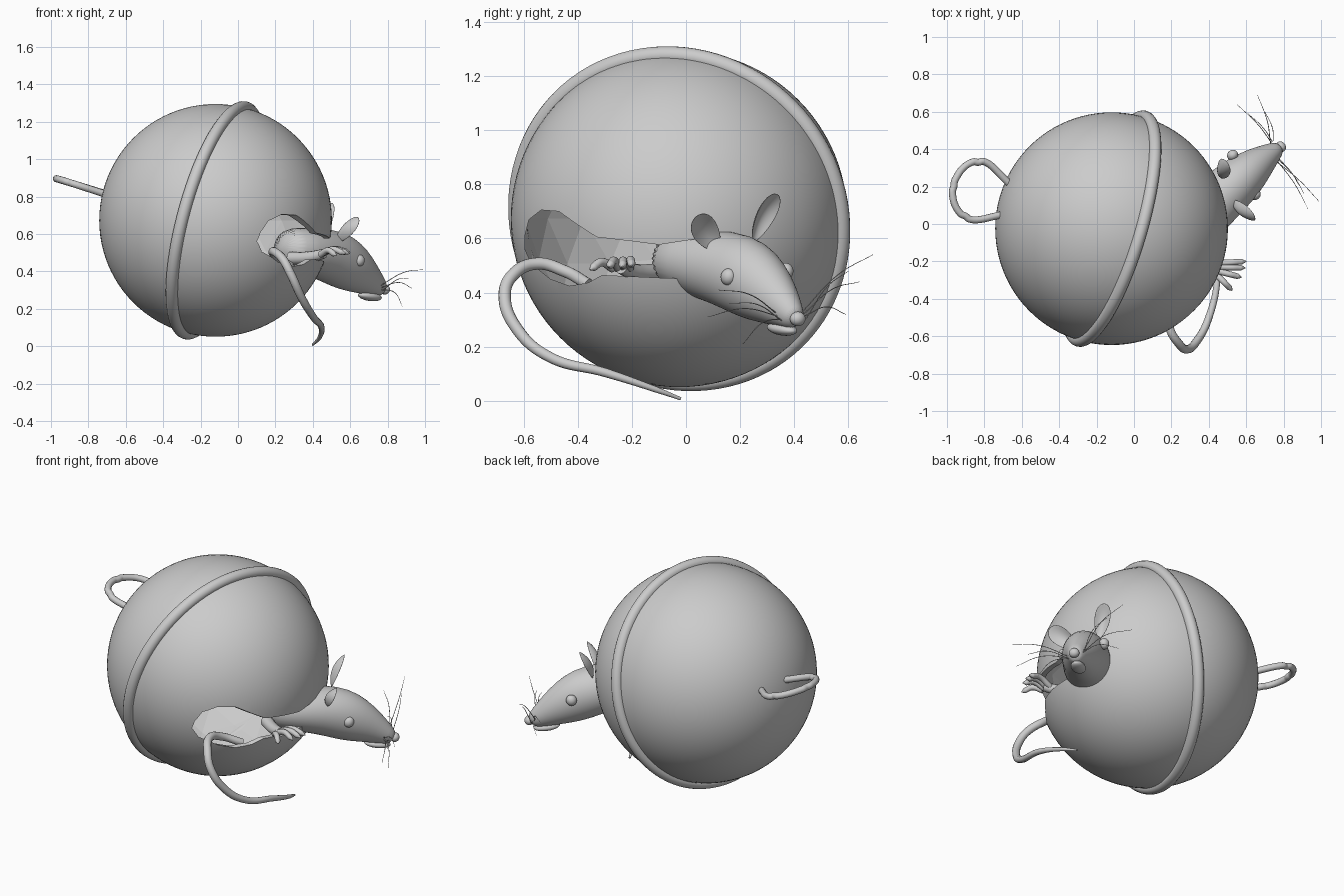
import bpy, bmesh
from math import sin, cos, pi
from mathutils import Vector, Matrix

cube = bpy.data.objects.get("Cube")
if cube:
    bpy.data.objects.remove(cube, do_unlink=True)

grey = bpy.data.materials.new("plain_grey")
grey.use_nodes = True
grey.diffuse_color = (0.6, 0.6, 0.6, 1)
grey.node_tree.nodes["Principled BSDF"].inputs["Base Color"].default_value = (0.6, 0.6, 0.6, 1)

CENTRE = Vector((-0.12, -0.025, 0.673))
FORWARD = Vector((0.74, 0.55, -0.40)).normalized()   # direction the rat faces


def add(name, data):
    ob = bpy.data.objects.new(name, data)
    bpy.context.collection.objects.link(ob)
    data.materials.append(grey)
    return ob


def from_bmesh(name, bm, smooth=True):
    bmesh.ops.recalc_face_normals(bm, faces=bm.faces)
    for f in bm.faces:
        f.smooth = smooth
    mesh = bpy.data.meshes.new(name)
    bm.to_mesh(mesh)
    bm.free()
    return add(name, mesh)


def frame(loc, x, y, z):
    m = Matrix((x, y, z)).transposed().to_4x4()
    m.translation = loc
    return m


def ellipsoid(name, loc, size, forward=FORWARD):
    """Ball scaled along side, up and forward."""
    side = forward.cross(Vector((0, 0, 1))).normalized()
    bm = bmesh.new()
    bmesh.ops.create_uvsphere(bm, u_segments=24, v_segments=16, radius=1)
    bm.transform(frame(loc, side, side.cross(forward), forward) @ Matrix.Diagonal((*size, 1)))
    return from_bmesh(name, bm)


def tube(name, points, radii, sides=4):
    """Round tube through points, radii spread evenly along it."""
    cu = bpy.data.curves.new(name, 'CURVE')
    cu.dimensions = '3D'
    cu.bevel_depth = 1
    cu.bevel_resolution = sides
    cu.resolution_u = 10
    cu.use_fill_caps = True
    sp = cu.splines.new('BEZIER')
    sp.bezier_points.add(len(points) - 1)
    for i, (bp, p) in enumerate(zip(sp.bezier_points, points)):
        t = i / (len(points) - 1) * (len(radii) - 1)
        k = min(int(t), len(radii) - 2)
        bp.co = p
        bp.radius = radii[k] + (radii[k + 1] - radii[k]) * (t - k)
        bp.handle_left_type = bp.handle_right_type = 'AUTO'
    return add(name, cu)


def loft(name, rings, n=32):
    """Skin oval rings (centre, half width, half height) set across their path."""
    bm = bmesh.new()
    loops = []
    for i, (c, w, h) in enumerate(rings):
        a, b = rings[max(i - 1, 0)][0], rings[min(i + 1, len(rings) - 1)][0]
        d = (Vector(b) - Vector(a)).normalized()
        side = d.cross(Vector((0, 0, 1))).normalized()
        up = side.cross(d)
        loops.append([bm.verts.new(Vector(c) + side * w * cos(2 * pi * k / n) + up * h * sin(2 * pi * k / n))
                      for k in range(n)])
    for p, q in zip(loops, loops[1:]):
        for k in range(n):
            bm.faces.new((p[k], p[(k + 1) % n], q[(k + 1) % n], q[k]))
    bm.faces.new(loops[0])
    bm.faces.new(loops[-1])
    ob = from_bmesh(name, bm)
    ob.modifiers.new("Rounding", 'SUBSURF').levels = 1
    ob.modifiers["Rounding"].render_levels = 1
    return ob


# Hollow ball shell with a ragged opening on its left side
bm = bmesh.new()
bmesh.ops.create_uvsphere(bm, u_segments=96, v_segments=48, radius=0.622)
bm.transform(Matrix.Translation(CENTRE))
ball = from_bmesh("ball_shell", bm)

bm = bmesh.new()
bmesh.ops.create_icosphere(bm, subdivisions=3, radius=0.6)
bm.transform(Matrix.Translation(CENTRE))
cavity = from_bmesh("cavity_cutter", bm, smooth=False)

outline = [(-.595, .61), (-.58, .67), (-.535, .705), (-.47, .70), (-.40, .65), (-.33, .605), (-.2, .59),
           (-.1, .577), (.05, .60), (.05, .45), (-.1, .455), (-.31, .465), (-.36, .437), (-.43, .425),
           (-.5, .45), (-.57, .505), (-.595, .56)]
bm = bmesh.new()
base = bm.faces.new([bm.verts.new((0, y, z)) for y, z in outline])
ext = bmesh.ops.extrude_face_region(bm, geom=[base])
bmesh.ops.translate(bm, vec=(0.8, 0, 0), verts=[v for v in ext["geom"] if isinstance(v, bmesh.types.BMVert)])
if not base.is_valid or len(bm.faces) < len(outline) + 2:
    bm.faces.new([v for v in bm.verts if v.co.x < 0.1])
opening = from_bmesh("opening_cutter", bm, smooth=False)

bpy.context.view_layer.objects.active = ball
for cutter in (cavity, opening):
    cutter.hide_render = True
    mod = ball.modifiers.new("Cut", 'BOOLEAN')
    mod.operation = 'DIFFERENCE'
    mod.solver = 'EXACT'
    mod.object = cutter
    bpy.ops.object.modifier_apply(modifier=mod.name)
    bpy.data.objects.remove(cutter, do_unlink=True)

# Raised band round the ball
normal = Vector((0.93, -0.28, -0.25)).normalized()
u = normal.orthogonal().normalized()
v = normal.cross(u)
bm = bmesh.new()
n, m = 96, 16
grid = [[bm.verts.new(CENTRE + (u * cos(2 * pi * i / n) + v * sin(2 * pi * i / n)) * (0.624 + 0.033 * cos(2 * pi * j / m))
                      + normal * 0.033 * sin(2 * pi * j / m)) for j in range(m)] for i in range(n)]
for i in range(n):
    for j in range(m):
        a, b = grid[i], grid[(i + 1) % n]
        bm.faces.new((a[j], b[j], b[(j + 1) % m], a[(j + 1) % m]))
from_bmesh("ball_band", bm)

# Bent wire handle: extra points beside each corner keep the sides straight
corners = [Vector(p) for p in ((-.66, .21, .80), (-.835, .36, .855), (-.985, .205, .90), (-.915, .02, .88), (-.70, .05, .81))]
path = [corners[0]]
for a, b, c in zip(corners, corners[1:], corners[2:]):
    path += [b + (a - b).normalized() * 0.04, b * 0.8 + (a + c) * 0.1, b + (c - b).normalized() * 0.04]
tube("handle", path + [corners[-1]], (0.019, 0.019))

# Head and neck
loft("head", [((.22, -.06, .53), .13, .11), ((.36, .03, .512), .138, .12), ((.47, .15, .49), .138, .142),
              ((.55, .225, .458), .132, .148), ((.62, .285, .412), .112, .13), ((.69, .345, .362), .08, .092),
              ((.745, .385, .32), .052, .06), ((.78, .41, .298), .034, .036)])
ellipsoid("nose", Vector((.785, .413, .303)), (.03, .027, .026))
ellipsoid("lower_jaw", Vector((.705, .355, .266)), (.04, .024, .075), Vector((.77, .60, -.12)).normalized())

# Eyes
for name, loc in (("right_eye", (.648, .157, .458)), ("left_eye", (.527, .368, .478))):
    ellipsoid(name, Vector(loc), (.028, .032, .03))


# Cupped ears
def ear(name, root, tip, width):
    root, tip = Vector(root), Vector(tip)
    long_axis = (tip - root).normalized()
    side = long_axis.cross(FORWARD).normalized()
    face = side.cross(long_axis)
    bm = bmesh.new()
    bmesh.ops.create_uvsphere(bm, u_segments=28, v_segments=20, radius=1)
    for vert in bm.verts:
        r2 = vert.co.x ** 2 + vert.co.y ** 2
        vert.co.x *= 0.8 + 0.2 * vert.co.y
        vert.co.z = vert.co.z * 0.4 - 1.6 * (1 - r2)
    bm.transform(frame((root + tip) / 2, side, long_axis, face)
                 @ Matrix.Diagonal((width, (tip - root).length / 2, 0.017, 1)))
    return from_bmesh(name, bm)


ear("right_ear", (.525, .12, .56), (.648, .035, .68), .062)
ear("left_ear", (.465, .25, .59), (.495, .335, .765), .055)

# Front paw with fingers and claws
tube("forearm", [(.28, -.12, .47), (.38, -.19, .475), (.46, -.24, .495)], (.035, .032, .026))
for i, tip in enumerate(((.60, -.20, .50), (.595, -.235, .495), (.575, -.285, .495), (.525, -.355, .485))):
    tip = Vector(tip)
    start = Vector((.44, -.21 - .02 * i, .49))
    knuckle = start.lerp(tip, .5) + Vector((0, 0, .025))
    tube(f"finger_{i + 1}", [start, knuckle, start.lerp(tip, .85) + Vector((0, 0, .008)), tip],
         (.017, .016, .015, .003))

# Tail
tube("tail", [(.28, -.36, .43), (.20, -.45, .48), (.19, -.55, .507), (.24, -.64, .465), (.28, -.67, .39),
              (.34, -.62, .26), (.40, -.50, .16), (.445, -.30, .105), (.435, -.12, .045), (.40, -.02, .008)],
     (.022, .023, .023, .018, .006))

# Whiskers
for side, root, tips in (
        ("right", (.755, .34, .32), ((.99, .12, .41), (.93, .08, .31), (.88, .21, .21), (.91, .16, .36))),
        ("left", (.73, .43, .33), ((.66, .69, .54), (.55, .64, .44), (.61, .59, .32), (.70, .60, .48)))):
    for i, tip in enumerate(tips):
        a, b = Vector(root) + Vector((.005, .005, -.008)) * i, Vector(tip)
        tube(f"{side}_whisker_{i + 1}", [a, a.lerp(b, .5) + Vector((.015, 0, .03)), b], (.0022, .0018, .001), 1)
